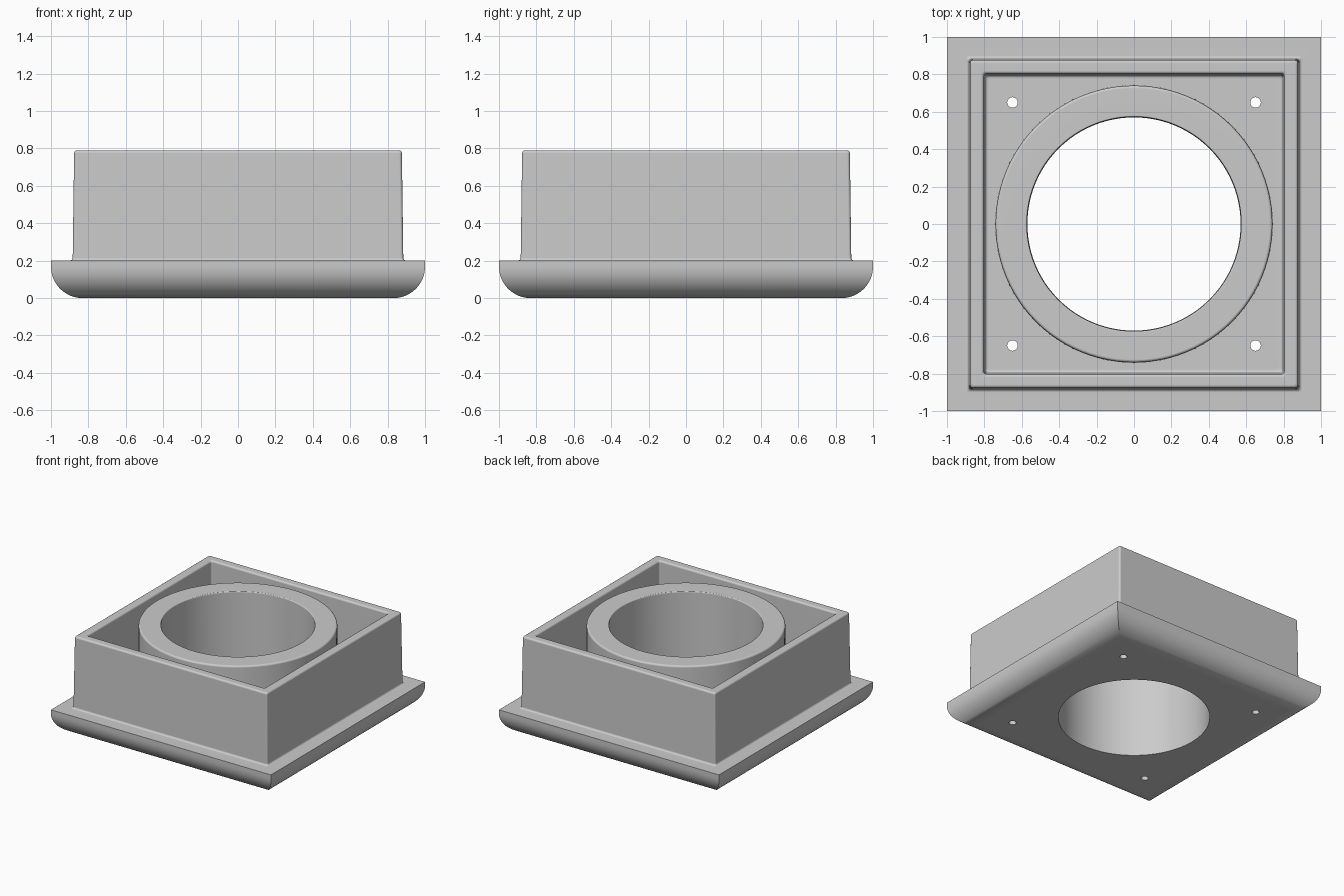
import bpy, bmesh
from math import sin, cos, pi
from mathutils import Vector

if "Cube" in bpy.data.objects:
    bpy.data.objects.remove(bpy.data.objects["Cube"], do_unlink=True)

grey = bpy.data.materials.new("plain_grey")
grey.use_nodes = True
grey.diffuse_color = (0.6, 0.6, 0.6, 1)
grey.node_tree.nodes["Principled BSDF"].inputs["Base Color"].default_value = (0.6, 0.6, 0.6, 1)

FLOOR, TOP, EDGE = 0.2, 0.79, 0.015


def fillet(points, steps):
    """Round each (size, height, radius) corner of a profile with a conic arc."""
    out = []
    for i, (x, z, r) in enumerate(points):
        p = Vector((x, z))
        if r == 0:
            out.append(p)
            continue
        a = p + (Vector(points[i - 1][:2]) - p).normalized() * r
        b = p + (Vector(points[i + 1][:2]) - p).normalized() * r
        for k in range(steps + 1):
            t = k / steps
            wa, wp, wb = (1 - t) ** 2, 2 * t * (1 - t) * cos(pi / 4), t * t
            out.append((a * wa + p * wp + b * wb) / (wa + wp + wb))
    return out


def square(half, radius, steps=4):
    """Outline of a square with rounded corners."""
    pts = []
    for q in range(4):
        mid = pi / 4 + q * pi / 2
        sx = 1 if cos(mid) > 0 else -1
        sy = 1 if sin(mid) > 0 else -1
        for k in range(steps + 1):
            a = (q + k / steps) * pi / 2
            pts.append((sx * (half - radius) + radius * cos(a),
                        sy * (half - radius) + radius * sin(a)))
    return pts


def circle(radius, x=0, y=0, sides=96):
    return [(x + radius * cos(2 * pi * k / sides), y + radius * sin(2 * pi * k / sides))
            for k in range(sides)]


def skin(name, loops, cap=True):
    """Join a stack of (outline, height) loops into a mesh object."""
    bm = bmesh.new()
    rows = [[bm.verts.new((x, y, z)) for x, y in outline] for outline, z in loops]
    for lo, hi in zip(rows, rows[1:]):
        for k in range(len(lo)):
            j = (k + 1) % len(lo)
            bm.faces.new((lo[k], lo[j], hi[j], hi[k]))
    if cap:
        bm.faces.new(rows[0][::-1])
        bm.faces.new(rows[-1])
    bmesh.ops.remove_doubles(bm, verts=bm.verts, dist=0.0001)
    if cap:
        bmesh.ops.recalc_face_normals(bm, faces=bm.faces)
    mesh = bpy.data.meshes.new(name)
    bm.to_mesh(mesh)
    bm.free()
    mesh.materials.append(grey)
    obj = bpy.data.objects.new(name, mesh)
    bpy.context.collection.objects.link(obj)
    return obj


def activate(obj):
    bpy.ops.object.select_all(action="DESELECT")
    obj.select_set(True)
    bpy.context.view_layer.objects.active = obj


def finish(obj):
    activate(obj)
    bpy.ops.object.shade_smooth_by_angle(angle=pi / 6)
    mod = obj.modifiers.new("even_normals", "WEIGHTED_NORMAL")
    mod.keep_sharp = True


# Flange with rounded underside and mitred corners
flange = fillet([(0.8, 0, 0), (1, 0, 0.168), (1, FLOOR, 0)], 12)
loops = [(square(p.x, 0), p.y) for p in flange]

# Drafted square wall and the open pocket inside it
wall = fillet([(0.95, FLOOR, 0), (0.884, FLOOR, EDGE), (0.876, TOP, EDGE),
               (0.803, TOP, EDGE), (0.795, FLOOR, EDGE), (0.77, FLOOR, 0)], 4)
loops += [(square(p.x, EDGE), p.y) for p in wall]
body = skin("square_housing", loops)

# Central opening and four screw holes
holes = [(0.57, 0, 0, 96)] + [(0.028, x, y, 24) for x in (-0.65, 0.65) for y in (-0.65, 0.65)]
for r, x, y, sides in holes:
    outline = circle(r, x, y, sides)
    cutter = skin("hole_cutter", [(outline, -0.1), (outline, 0.4)])
    cutter.hide_render = True
    activate(body)
    mod = body.modifiers.new("hole", "BOOLEAN")
    mod.operation, mod.solver, mod.object = "DIFFERENCE", "EXACT", cutter
    bpy.ops.object.modifier_apply(modifier=mod.name)
    bpy.data.objects.remove(cutter, do_unlink=True)
finish(body)

# Round collar standing in the pocket
collar = fillet([(0.742, FLOOR, 0), (0.74, TOP, EDGE),
                 (0.573, TOP, EDGE / 2), (0.57, FLOOR, 0)], 4)
finish(skin("round_collar", [(circle(p.x), p.y) for p in collar], cap=False))
